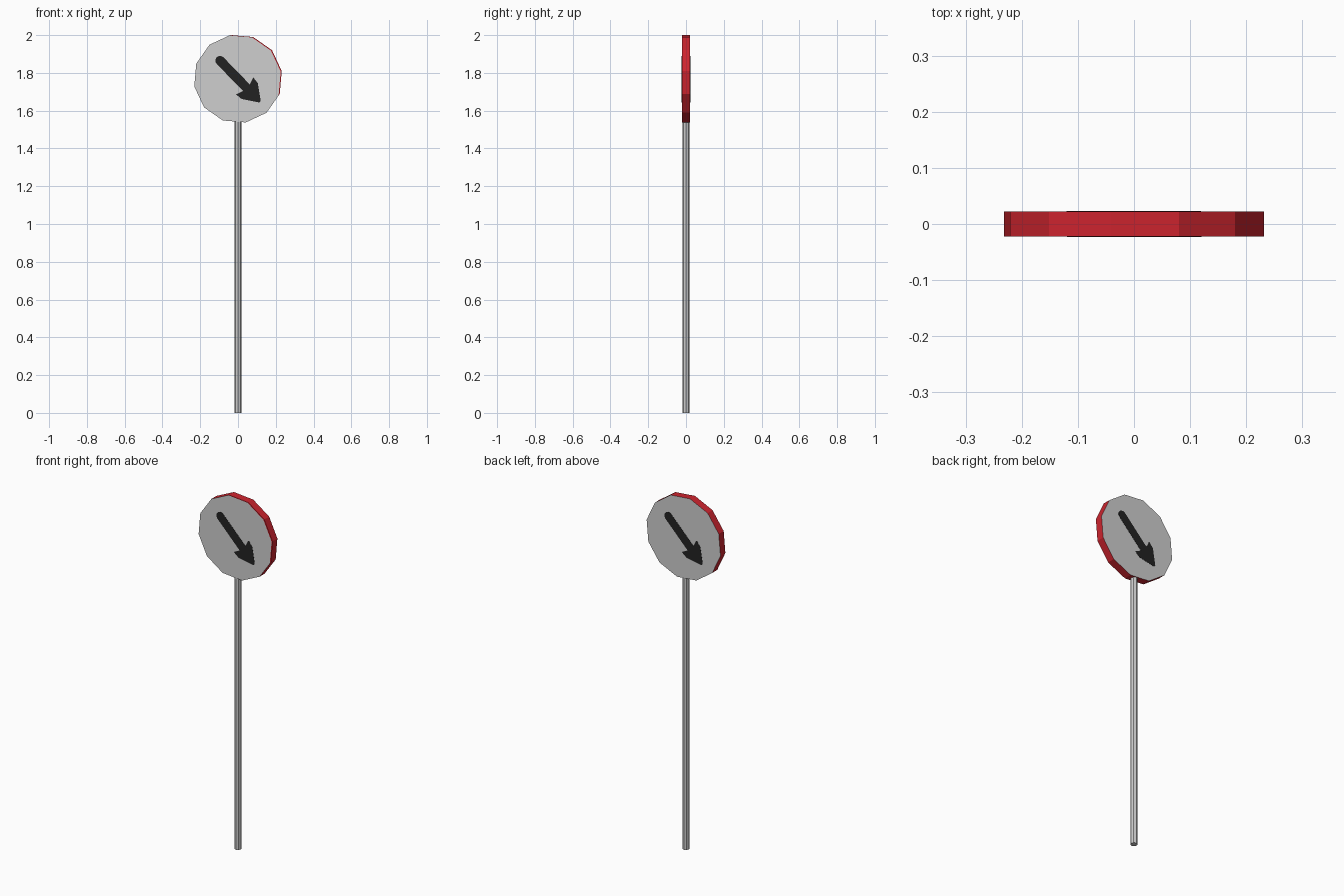
import bpy, bmesh, math
from mathutils import Vector

if "Cube" in bpy.data.objects:
    bpy.data.objects.remove(bpy.data.objects["Cube"])

R, CZ, HALF = 0.235, 1.769, 0.022


def material(name, rgb):
    m = bpy.data.materials.new(name)
    m.diffuse_color = (*rgb, 1)
    m.use_nodes = True
    m.node_tree.nodes["Principled BSDF"].inputs["Base Color"].default_value = m.diffuse_color
    return m


grey = material("sign grey", (0.62, 0.62, 0.62))
steel = material("pole grey", (0.60, 0.60, 0.60))
red = material("rim red", (0.62, 0.018, 0.028))
black = material("arrow black", (0.016, 0.016, 0.016))


def finish(bm, name, mats):
    bmesh.ops.recalc_face_normals(bm, faces=bm.faces)
    me = bpy.data.meshes.new(name)
    bm.to_mesh(me)
    bm.free()
    for m in mats:
        me.materials.append(m)
    ob = bpy.data.objects.new(name, me)
    bpy.context.collection.objects.link(ob)
    return ob


def prism(points, y0, y1):
    """Solid from an outline in the xz plane, between two depths."""
    bm = bmesh.new()
    face = bm.faces.new([bm.verts.new((x, y0, z)) for x, z in points])
    ext = bmesh.ops.extrude_face_region(bm, geom=[face], use_keep_orig=True)
    verts = [g for g in ext["geom"] if isinstance(g, bmesh.types.BMVert)]
    bmesh.ops.translate(bm, verts=verts, vec=(0, y1 - y0, 0))
    bmesh.ops.recalc_face_normals(bm, faces=bm.faces)
    return bm


# Twelve-sided disc, turned by ten degrees
angles = [math.radians(10 + 30 * i) for i in range(12)]
bm = prism([(R * math.cos(a), CZ + R * math.sin(a)) for a in angles], -HALF, HALF)

# Thin red slivers along the upper right of the front face
apothem = R * math.cos(math.pi / 12)
cuts = []
for deg in (85, 55, 25, -5):
    a = math.radians(deg)
    n = Vector((math.cos(a), 0, math.sin(a)))
    co = Vector((0, 0, CZ)) + n * (apothem - 0.006 * math.cos(a - math.radians(25)))
    cap = [f for f in bm.faces if f.normal.y < -0.9]
    geom = set(cap)
    for f in cap:
        geom.update(f.edges)
        geom.update(f.verts)
    bmesh.ops.bisect_plane(bm, geom=list(geom), plane_co=co, plane_no=n)
    bm.normal_update()
    cuts.append((co, n))

# Red rim, grey faces
for f in bm.faces:
    c = f.calc_center_median()
    sliver = f.normal.y < -0.9 and any((c - co).dot(n) > 0 for co, n in cuts)
    f.material_index = 1 if abs(f.normal.y) < 0.5 or sliver else 0
finish(bm, "sign_disc", [grey, red])

# Arrow outline: (distance along, distance across), rounded tail
w = 0.025
outline = [(w * math.cos(math.radians(d)), w * math.sin(math.radians(d)))
           for d in range(90, 271, 30)]
outline += [(0.20, -w), (0.187, -0.064), (0.225, -0.06), (0.303, -0.006),
            (0.303, 0.006), (0.225, 0.06), (0.187, 0.064), (0.20, w)]
along, across = Vector((0.697, -0.717)), Vector((0.717, 0.697))
start = Vector((-0.095, 1.865))
points = [start + along * u + across * v for u, v in outline]
for name, turn in (("front_arrow", 0), ("back_arrow", math.pi)):
    ob = finish(prism(points, -HALF - 0.001, -HALF + 0.001), name, [black])
    ob.rotation_euler.z = turn

# Pole, running up into the disc
bpy.ops.mesh.primitive_cylinder_add(vertices=8, radius=0.0185, depth=1.56,
                                    location=(0, 0, 0.78))
pole = bpy.context.object
pole.name = "pole"
pole.data.materials.append(steel)
